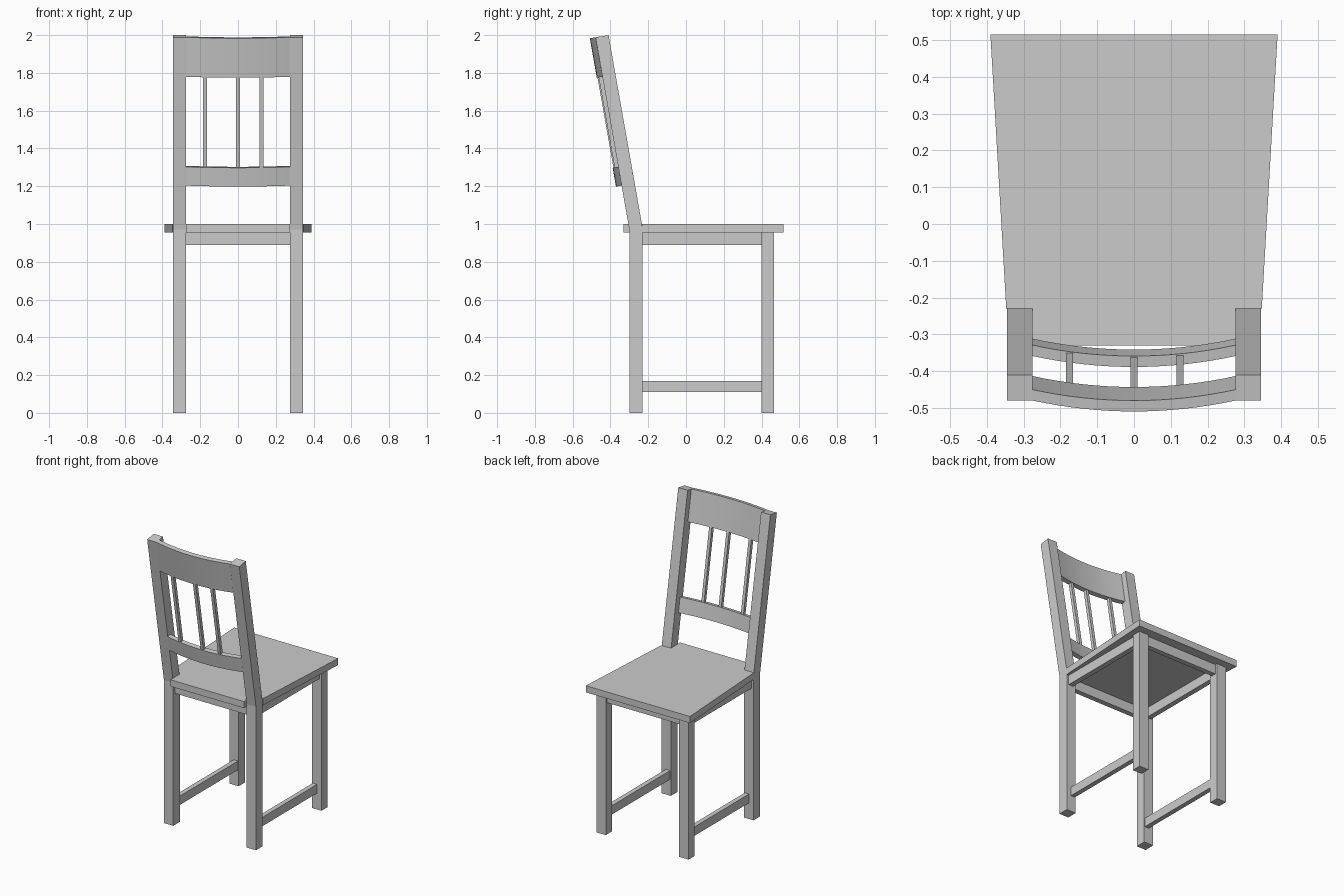
import bpy, bmesh, math
from mathutils import Matrix, Vector

old = bpy.data.objects.get("Cube")
if old:
    bpy.data.objects.remove(old, do_unlink=True)

grey = bpy.data.materials.new("light grey")
grey.use_nodes = True
colour = (0.6, 0.6, 0.6, 1)
grey.diffuse_color = colour
grey.node_tree.nodes["Principled BSDF"].inputs["Base Color"].default_value = colour


def prism(name, outline, start, end, axes="xyz", matrix=None):
    """Extrude an outline; axes says where outline u, v and depth go."""
    bm = bmesh.new()
    slots = ["xyz".index(a) for a in axes]

    def place(u, v, w):
        p = Vector((0, 0, 0))
        for slot, value in zip(slots, (u, v, w)):
            p[slot] = value
        return bm.verts.new(p)

    low = [place(u, v, start) for u, v in outline]
    high = [place(u, v, end) for u, v in outline]
    bm.faces.new(low)
    bm.faces.new(high)
    for i in range(len(outline)):
        j = (i + 1) % len(outline)
        bm.faces.new((low[i], low[j], high[j], high[i]))
    if matrix:
        bm.transform(matrix)
    bmesh.ops.recalc_face_normals(bm, faces=bm.faces)
    mesh = bpy.data.meshes.new(name)
    bm.to_mesh(mesh)
    bm.free()
    mesh.materials.append(grey)
    obj = bpy.data.objects.new(name, mesh)
    bpy.context.collection.objects.link(obj)
    return obj


def box(name, x, y, z, matrix=None):
    outline = [(x[0], y[0]), (x[1], y[0]), (x[1], y[1]), (x[0], y[1])]
    return prism(name, outline, z[0], z[1], matrix=matrix)


INNER, OUTER = 0.275, 0.345

# Seat board, tapering to the back and notched around the posts
half = [(0.39, 0.515), (0.347, -0.23), (INNER, -0.23), (INNER, -0.33)]
seat = half + [(-x, y) for x, y in reversed(half)]
prism("seat", seat, 0.955, 1.0)

# Legs, side aprons and stretchers
post = [(-0.30, 0), (-0.23, 0), (-0.23, 0.98), (-0.41, 2.0),
        (-0.479, 1.988), (-0.30, 0.97)]
for side, s in (("left", 1), ("right", -1)):
    def span(a, b):
        return sorted((s * a, s * b))
    prism(side + "_back_leg_and_post", post, *span(INNER, OUTER), axes="yzx")
    box(side + "_front_leg", span(INNER, OUTER), (0.40, 0.465), (0, 0.955))
    box(side + "_apron", span(0.295, 0.33), (-0.23, 0.40), (0.89, 0.955))
    box(side + "_stretcher", span(0.28, 0.312), (-0.23, 0.40), (0.11, 0.17))

# Cross aprons
box("front_apron", (-INNER, INNER), (0.415, 0.45), (0.89, 0.955))
box("back_apron", (-INNER, INNER), (-0.283, -0.248), (0.89, 0.955))

# Backrest, built upright and then leaned back
lean = Matrix.Translation((0, -0.30, 0.97)) @ Matrix.Rotation(math.radians(10), 4, "X")


def bow(x):
    return -0.03 * (1 - (x / INNER) ** 2)


steps = 16
xs = [INNER * (2 * i / steps - 1) for i in range(steps + 1)]
rail = [(x, bow(x)) for x in xs] + [(x, bow(x) + 0.03) for x in reversed(xs)]
for name, bottom, top in (("top_rail", 0.822, 1.034), ("lower_rail", 0.237, 0.338)):
    obj = prism(name, rail, bottom, top, matrix=lean)
    bpy.ops.object.select_all(action="DESELECT")
    obj.select_set(True)
    bpy.context.view_layer.objects.active = obj
    bpy.ops.object.shade_smooth_by_angle(angle=math.radians(30))

# Back slats
for i, x in enumerate((-0.175, 0, 0.125)):
    y = bow(x) + 0.015
    box(f"slat_{i + 1}", (x - 0.01, x + 0.01), (y - 0.011, y + 0.011), (0.335, 0.825), lean)
